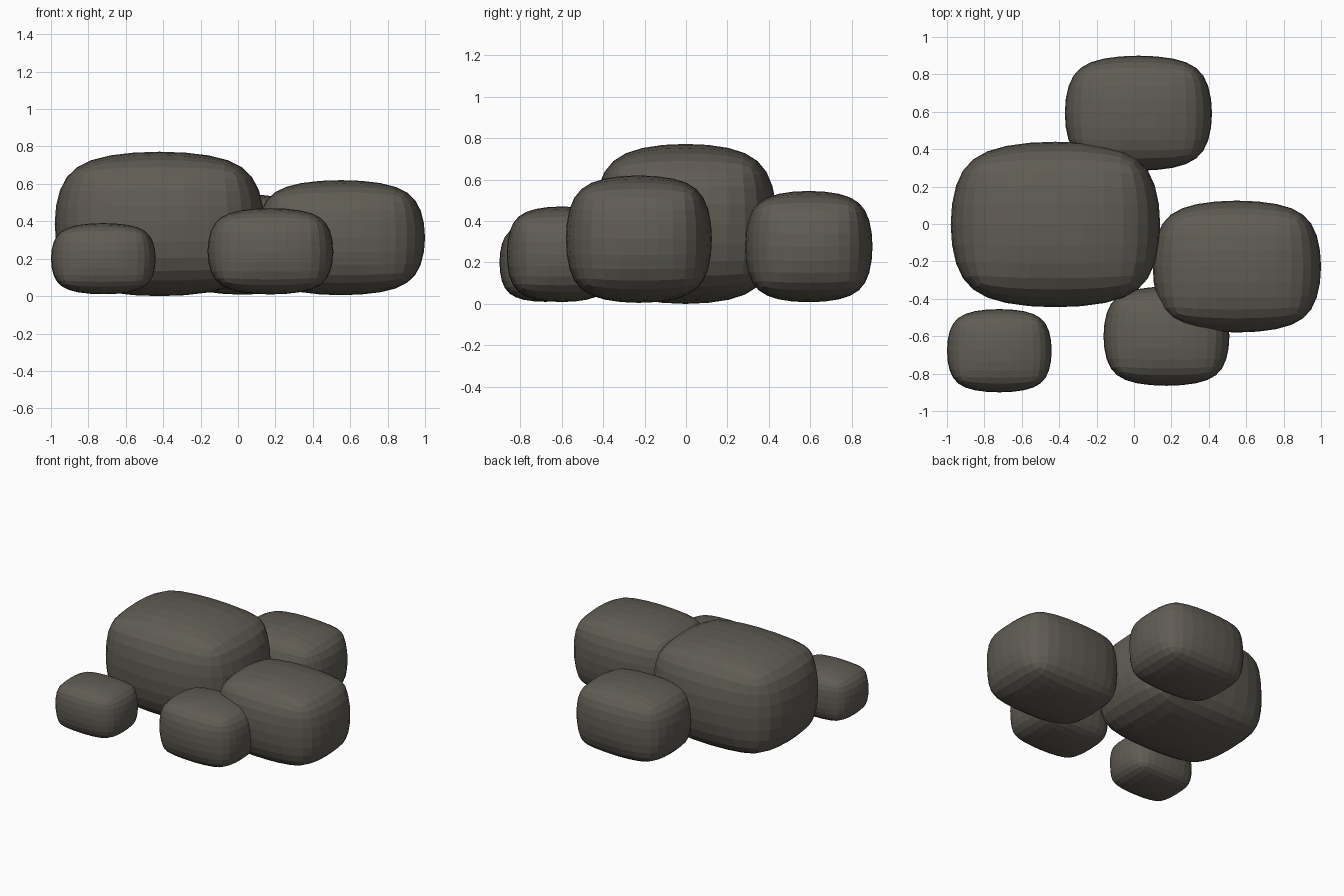
import bpy
import bmesh
from mathutils import Vector

default = bpy.data.objects.get("Cube")
if default:
    bpy.data.objects.remove(default, do_unlink=True)

# One warm grey stone colour
stone = bpy.data.materials.new("warm grey stone")
stone.use_nodes = True
colour = (0.118, 0.108, 0.089, 1.0)
stone.diffuse_color = colour
bsdf = next(n for n in stone.node_tree.nodes if n.type == "BSDF_PRINCIPLED")
bsdf.inputs["Base Color"].default_value = colour
bsdf.inputs["Roughness"].default_value = 0.9


def rounded_block():
    """Bevelled cube, softened by subdivision, scaled to fill a unit box."""
    bm = bmesh.new()
    bmesh.ops.create_cube(bm, size=2)
    bmesh.ops.bevel(bm, geom=bm.edges[:], offset=0.42, offset_type="OFFSET",
                    segments=1, profile=0.5, affect="EDGES")
    cage = bpy.data.meshes.new("block_cage")
    bm.to_mesh(cage)
    bm.free()
    temp = bpy.data.objects.new("block_cage", cage)
    bpy.context.collection.objects.link(temp)
    soften = temp.modifiers.new("soften", "SUBSURF")
    soften.levels = 2
    soften.render_levels = 2
    graph = bpy.context.evaluated_depsgraph_get()
    mesh = bpy.data.meshes.new_from_object(temp.evaluated_get(graph))
    bpy.data.objects.remove(temp, do_unlink=True)
    bpy.data.meshes.remove(cage)
    reach = max(v.co.x for v in mesh.vertices)
    for v in mesh.vertices:
        v.co /= 2 * reach
    for face in mesh.polygons:
        face.use_smooth = False
    mesh.materials.clear()
    mesh.materials.append(stone)
    return mesh


# Each boulder is given by its lowest and highest corner
boulders = {
    "large_boulder": ((-0.98, -0.445, 0.0), (0.14, 0.44, 0.772)),
    "left_boulder": ((0.10, -0.58, 0.005), (1.0, 0.125, 0.62)),
    "back_boulder": ((-0.37, 0.285, 0.008), (0.417, 0.9, 0.545)),
    "front_boulder": ((-0.163, -0.865, 0.009), (0.51, -0.335, 0.47)),
    "small_boulder": ((-1.0, -0.9, 0.01), (-0.44, -0.455, 0.39)),
}

block = rounded_block()
for name, (low, high) in boulders.items():
    low, high = Vector(low), Vector(high)
    rock = bpy.data.objects.new(name, block.copy())
    rock.location = (low + high) / 2
    rock.scale = high - low
    bpy.context.collection.objects.link(rock)
bpy.data.meshes.remove(block)
